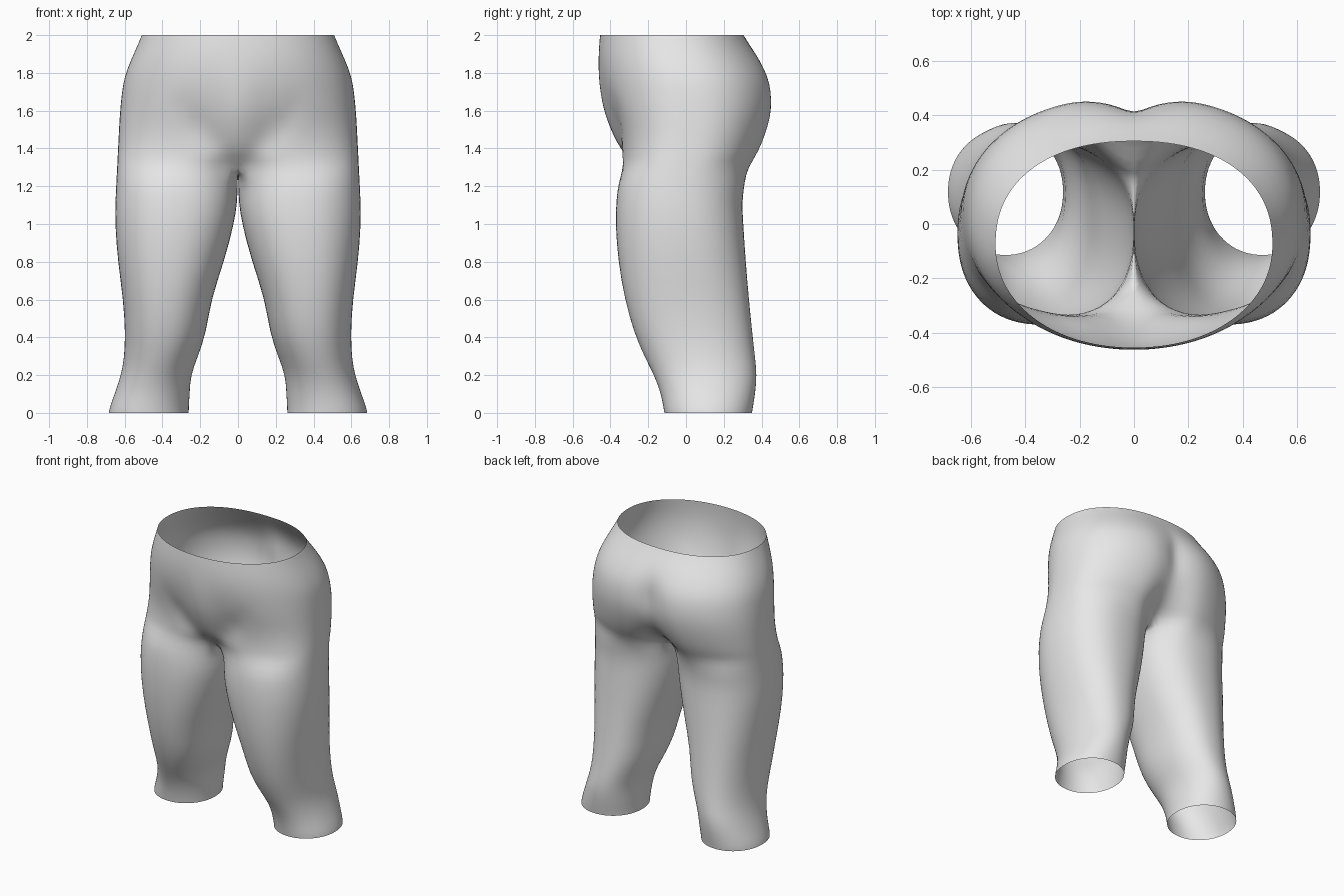
import bpy, bmesh, math

if "Cube" in bpy.data.objects:
    bpy.data.objects.remove(bpy.data.objects["Cube"])

OUTER = 32          # segments from front centre round the hip to back centre
N = 40              # points in a full leg loop

# Leg loops: height, outer x, inner x, front y, back y
LEG = [
    (0.00, 0.685, 0.26, -0.115, 0.35),
    (0.03, 0.68, 0.26, -0.12, 0.355),
    (0.11, 0.65, 0.255, -0.135, 0.368),
    (0.20, 0.62, 0.25, -0.17, 0.376),
    (0.29, 0.603, 0.215, -0.217, 0.367),
    (0.42, 0.597, 0.168, -0.275, 0.352),
    (0.60, 0.608, 0.143, -0.325, 0.334),
    (0.80, 0.637, 0.073, -0.36, 0.317),
    (1.00, 0.652, 0.020, -0.375, 0.304),
    (1.12, 0.650, 0.002, -0.370, 0.297),
    (1.22, 0.645, 0.001, -0.360, 0.312),
]

# Hip loops: height, half width, front y, back y, front y at centre, back y at centre
HIP = [
    (1.31, 0.640, -0.350, 0.357, -0.26, 0.18),
    (1.36, 0.638, -0.346, 0.390, -0.325, 0.27),
    (1.43, 0.634, -0.350, 0.425, -0.368, 0.345),
    (1.52, 0.630, -0.370, 0.455, -0.410, 0.405),
    (1.61, 0.624, -0.405, 0.473, -0.440, 0.428),
    (1.70, 0.615, -0.435, 0.471, -0.455, 0.425),
    (1.78, 0.602, -0.455, 0.453, -0.463, 0.420),
    (1.87, 0.567, -0.464, 0.400, -0.464, 0.390),
    (1.95, 0.530, -0.460, 0.338, -0.460, 0.335),
    (2.00, 0.510, -0.455, 0.305, -0.455, 0.305),
]


def spow(v, e):
    return math.copysign(abs(v) ** e, v)


def leg_loop(z, xo, xi, yf, yb):
    cx, rx, cy, ry = (xo + xi) / 2, (xo - xi) / 2, (yf + yb) / 2, (yb - yf) / 2
    e = 0.96 if z < 0.3 else 0.88
    pts = []
    for i in range(N):
        t = math.radians(-54 + 9 * i)
        pts.append((cx + rx * spow(math.sin(t), e),
                    cy - ry * spow(math.cos(t), e), z))
    return pts


def hip_loop(z, w, yf, yb, cf, cb):
    cy, ry = (yf + yb) / 2, (yb - yf) / 2
    low = min(1.0, max(0.0, (1.75 - z) / 0.4))     # 1 at the thighs, 0 at the waist
    under = min(1.0, max(0.0, (1.45 - z) / 0.14))  # 1 just above the thighs
    pts = []
    for i in range(OUTER + 1):
        t = math.pi * i / OUTER
        u = 0.0 if i in (0, OUTER) else math.sin(t)
        x = w * u
        # fuller corners toward the thighs
        n = 2.1 + 0.65 * low if i < OUTER / 2 else 2.25 + 0.25 * under
        y = cy - math.copysign(ry, math.cos(t)) * max(0.0, 1 - u ** n) ** (1 / n)
        if i < OUTER / 2:
            # centre front, then the slanted groin fold
            y += (cf - yf) * math.exp(-(x / (0.15 if z < 1.33 else 0.12)) ** 2)
            fade = max(0.0, 1 - abs(z - 1.46) / 0.24)
            y += 0.03 * fade * math.exp(-((x - 0.09 - 0.9 * (z - 1.38)) / 0.05) ** 2)
        else:
            # seat cleft: a broad hollow with a narrow notch
            y += (cb - yb) * math.exp(-(x / 0.13) ** 2)
            notch = max(0.0, 1 - abs(z - 1.66) / 0.18)
            y -= 0.03 * notch * math.exp(-(x / 0.03) ** 2)
        pts.append((x, y, z))
    return pts


bm = bmesh.new()
loops = [[bm.verts.new(p) for p in leg_loop(*r)] for r in LEG]

# Crotch loop: hip outline closed by a slightly sagging line on the centre plane
first = hip_loop(*HIP[0])
z0, cf, cb = HIP[0][0], HIP[0][4], HIP[0][5]
steps = N - OUTER
for k in range(1, steps):
    s = k / steps
    first.append((0, cb + (cf - cb) * s, z0 - 0.04 * math.sin(math.pi * s)))
loops.append([bm.verts.new(p) for p in first])

# Leg skin
for a, b in zip(loops, loops[1:]):
    for i in range(N):
        j = (i + 1) % N
        bm.faces.new((a[i], a[j], b[j], b[i]))

# Hip skin up to the open waist
low = loops[-1][:OUTER + 1]
for r in HIP[1:]:
    top = [bm.verts.new(p) for p in hip_loop(*r)]
    for i in range(OUTER):
        bm.faces.new((low[i], low[i + 1], top[i + 1], top[i]))
    low = top

for f in bm.faces:
    f.smooth = True
mesh = bpy.data.meshes.new("trousers")
bm.to_mesh(mesh)
bm.free()

cloth = bpy.data.materials.new("light_grey_cloth")
cloth.diffuse_color = (0.8, 0.8, 0.8, 1)
cloth.use_nodes = True
cloth.node_tree.nodes["Principled BSDF"].inputs["Base Color"].default_value = cloth.diffuse_color
mesh.materials.append(cloth)

trousers = bpy.data.objects.new("trousers", mesh)
bpy.context.collection.objects.link(trousers)

# Second half and smoothing
mirror = trousers.modifiers.new("mirror", 'MIRROR')
mirror.use_clip = True
mirror.merge_threshold = 0.0004
sub = trousers.modifiers.new("smooth", 'SUBSURF')
sub.levels = 1
sub.render_levels = 1
